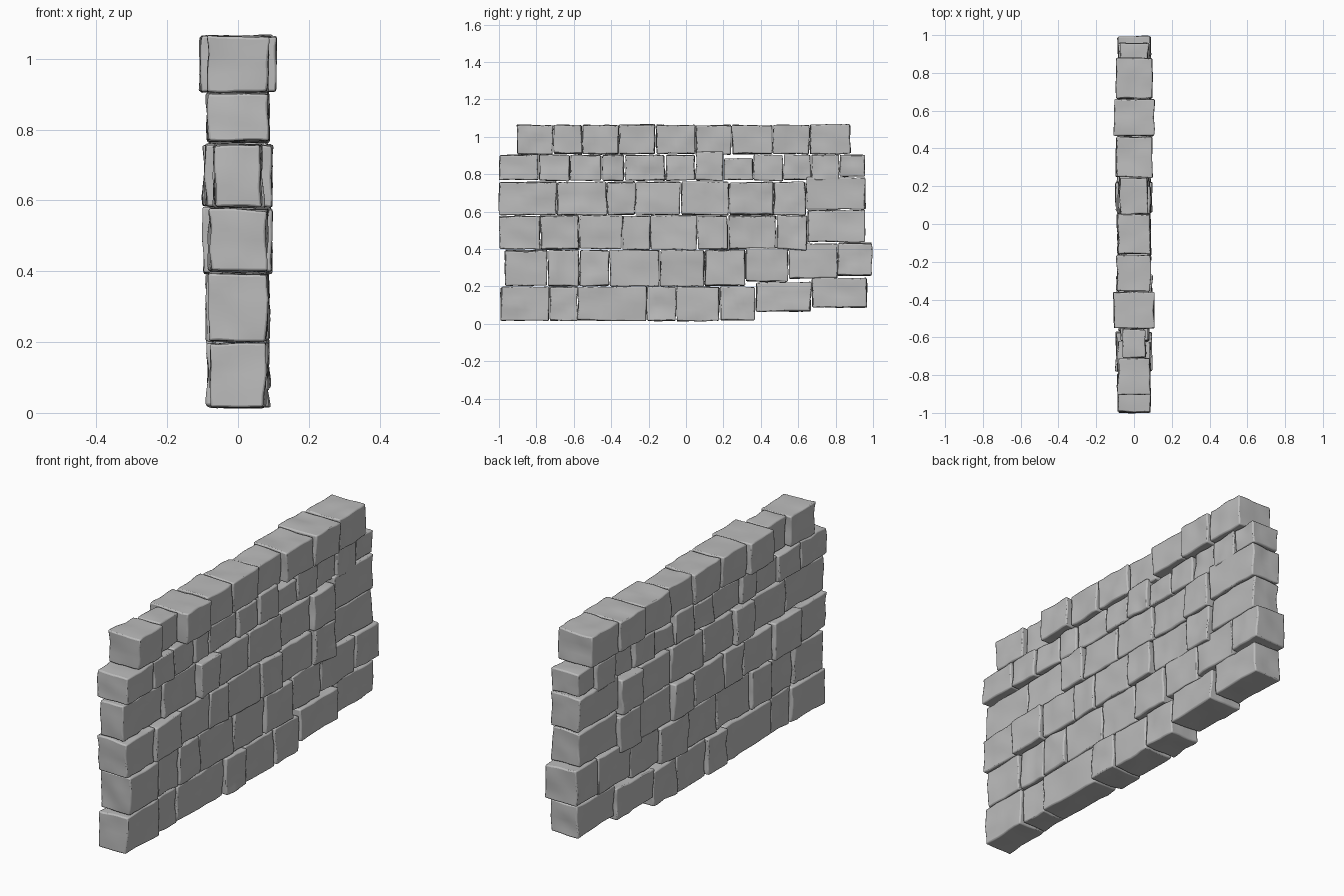
import bpy
import bmesh
import random
from mathutils import Vector, noise

random.seed(4)

default_cube = bpy.data.objects.get("Cube")
if default_cube:
    bpy.data.objects.remove(default_cube, do_unlink=True)

# One grey stone material
stone = bpy.data.materials.new("grey stone")
stone.use_nodes = True
grey = (0.5, 0.5, 0.5, 1)
stone.diffuse_color = grey
shader = stone.node_tree.nodes["Principled BSDF"]
shader.inputs["Base Color"].default_value = grey
shader.inputs["Roughness"].default_value = 0.9

GAP = 0.003


def make_stone(name, y0, y1, z0, z1, half):
    """A hewn block: jittered corners, uneven faces, worn edges."""
    low = Vector((-half, y0 + GAP, z0 + GAP))
    high = Vector((half, y1 - GAP, z1 - GAP))
    bm = bmesh.new()
    bmesh.ops.create_cube(bm, size=1)
    for v in bm.verts:
        for axis in range(3):
            side = low[axis] if v.co[axis] < 0 else high[axis]
            v.co[axis] = side + random.uniform(-0.004, 0.004)
    bmesh.ops.subdivide_edges(bm, edges=bm.edges[:], cuts=5, use_grid_fill=True)

    # Uneven hewn surface, flatter where stones meet
    offset = Vector([random.uniform(0, 50) for _ in range(3)])
    for v in bm.verts:
        bump = noise.noise_vector(v.co * 13 + offset)
        v.co += Vector((bump.x * 0.009, bump.y * 0.006, bump.z * 0.006))
    bmesh.ops.recalc_face_normals(bm, faces=bm.faces[:])

    mesh = bpy.data.meshes.new(name)
    bm.to_mesh(mesh)
    bm.free()
    mesh.materials.append(stone)
    block = bpy.data.objects.new(name, mesh)
    bpy.context.collection.objects.link(block)

    worn = block.modifiers.new("worn_edges", "BEVEL")
    worn.width = 0.006
    worn.segments = 2
    worn.limit_method = "ANGLE"
    worn.angle_limit = 0.9
    return block


def make_course(name, z0, z1, joints, halves, shifts=None):
    """Lay a row of stones between the joints; shifts move bottom and top."""
    for i, half in enumerate(halves):
        down, up = (shifts or {}).get(i, (0, 0))
        blocks.append(make_stone(f"{name}_stone_{i + 1}", joints[i], joints[i + 1],
                                 z0 + down, z1 + up, half))


blocks = []

# Courses from the ground up: joints along the wall, then half thicknesses
make_course("bottom_course", 0.015, 0.2,
            [-0.99, -0.73, -0.58, -0.21, -0.05, 0.18, 0.37, 0.67, 0.97],
            [0.075, 0.065, 0.07, 0.085, 0.075, 0.08, 0.085, 0.075],
            {6: (0.05, 0.025), 7: (0.07, 0.05)})

make_course("second_course", 0.2, 0.395,
            [-0.97, -0.74, -0.57, -0.41, -0.14, 0.1, 0.32, 0.545, 0.81, 0.995],
            [0.08, 0.07, 0.08, 0.07, 0.075, 0.085, 0.075, 0.08, 0.085],
            {6: (0.025, 0.015), 7: (0.04, 0.035), 8: (0.055, 0.04)})

make_course("third_course", 0.395, 0.58,
            [-1, -0.78, -0.57, -0.34, -0.19, 0.06, 0.225, 0.48, 0.65, 0.96],
            [0.08, 0.095, 0.08, 0.085, 0.085, 0.095, 0.075, 0.09, 0.075],
            {8: (0.04, 0.03)})

make_course("fourth_course", 0.58, 0.76,
            [-1, -0.69, -0.42, -0.27, -0.03, 0.23, 0.47, 0.64, 0.96],
            [0.065, 0.07, 0.095, 0.08, 0.08, 0.075, 0.095, 0.08],
            {7: (0.03, 0.025)})

make_course("fifth_course", 0.765, 0.905,
            [-1, -0.785, -0.62, -0.45, -0.33, -0.11, 0.05, 0.2,
             0.36, 0.52, 0.67, 0.82, 0.96],
            [0.088, 0.085, 0.075, 0.08, 0.07, 0.08, 0.085, 0.075,
             0.08, 0.07, 0.08, 0.075],
            {6: (0, 0.015), 7: (0, -0.02), 11: (0.02, 0)})

make_course("top_course", 0.905, 1.065,
            [-0.905, -0.71, -0.555, -0.36, -0.16, 0.05, 0.245, 0.465, 0.66, 0.88],
            [0.085, 0.06, 0.105, 0.09, 0.083, 0.072, 0.095, 0.103, 0.095])

# Smooth faces with crisp worn edges
bpy.ops.object.select_all(action="DESELECT")
for block in blocks:
    block.select_set(True)
bpy.context.view_layer.objects.active = blocks[0]
bpy.ops.object.shade_smooth_by_angle(angle=0.6)
